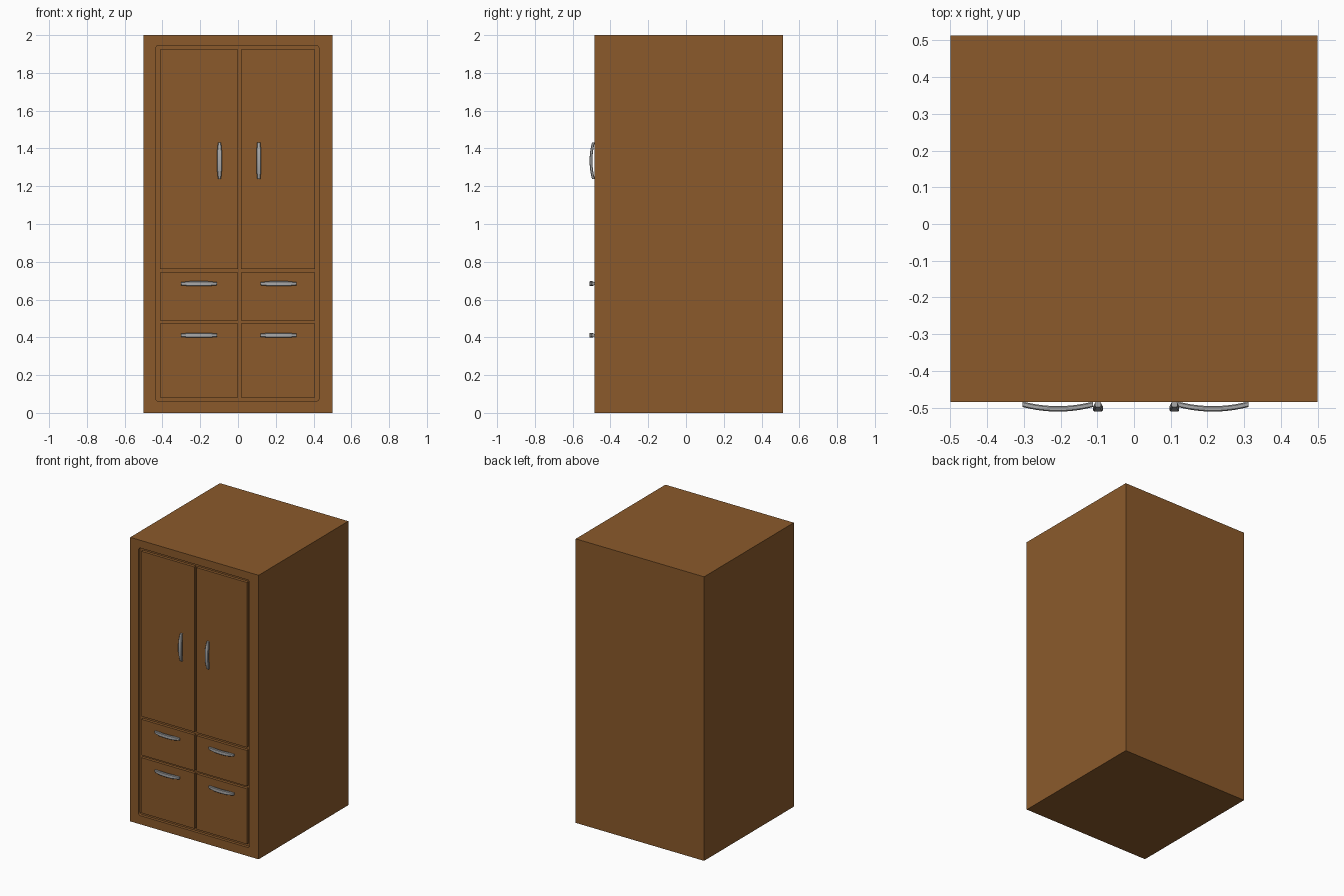
import bpy, bmesh, math
from mathutils import Vector

if "Cube" in bpy.data.objects:
    bpy.data.objects.remove(bpy.data.objects["Cube"])

FRONT, BACK = -0.485, 0.513
DEPTH = 0.02


def material(name, rgb):
    m = bpy.data.materials.new(name)
    m.diffuse_color = (*rgb, 1)
    m.use_nodes = True
    m.node_tree.nodes["Principled BSDF"].inputs["Base Color"].default_value = m.diffuse_color
    return m


wood = material("brown wood", (0.258, 0.102, 0.024))
metal = material("grey metal", (0.40, 0.40, 0.40))


def finish(bm, name, mat):
    bmesh.ops.recalc_face_normals(bm, faces=bm.faces)
    me = bpy.data.meshes.new(name)
    bm.to_mesh(me)
    bm.free()
    me.materials.append(mat)
    ob = bpy.data.objects.new(name, me)
    bpy.context.collection.objects.link(ob)
    return ob


def box(name, x, y, z, mat, round_corners=0):
    bm = bmesh.new()
    bmesh.ops.create_cube(bm, size=1)
    for v in bm.verts:
        v.co = Vector([(a + b) / 2 + c * (b - a) for c, (a, b) in zip(v.co, (x, y, z))])
    if round_corners:
        edges = [e for e in bm.edges
                 if abs(e.verts[0].co.y - e.verts[1].co.y) > 1e-4]
        bmesh.ops.bevel(bm, geom=edges, offset=round_corners, segments=4,
                        profile=0.5, affect='EDGES')
    return finish(bm, name, mat)


# Cabinet body with a shallow rounded pocket in the front
body = box("cabinet_body", (-0.5, 0.5), (FRONT, BACK), (0, 2), wood)
cutter = box("pocket_cutter", (-0.436, 0.429), (FRONT - 0.1, FRONT + DEPTH),
             (0.061, 1.945), wood, 0.016)
cutter.hide_render = True
mod = body.modifiers.new("pocket", 'BOOLEAN')
mod.operation = 'DIFFERENCE'
mod.solver = 'EXACT'
mod.object = cutter
bpy.context.view_layer.objects.active = body
bpy.ops.object.modifier_apply(modifier=mod.name)
bpy.data.objects.remove(cutter)

# Doors and drawer fronts fill the pocket, leaving narrow grooves
columns = {"left": (-0.414, 0.0), "right": (0.016, 0.408)}
rows = {"door": (0.763, 1.925), "upper_drawer": (0.49, 0.742),
        "lower_drawer": (0.082, 0.472)}
for side, x in columns.items():
    for row, z in rows.items():
        box(f"{side}_{row}", x, (FRONT, FRONT + DEPTH), z, wood)


# Bowed bar handles, wider in the middle than at the ends
def handle(name, x, z, upright):
    bm = bmesh.new()
    n, half, rings = 16, 0.096, []
    for i in range(n + 1):
        t = 2 * i / n - 1
        bow = 1 - t * t
        w = 0.008 + 0.005 * min(1, 2 * (1 - abs(t)))
        d = 0.0075
        cy = FRONT - 0.0055 - 0.0125 * bow
        c = 0.003
        section = [(w, d - c), (w - c, d), (c - w, d), (-w, d - c),
                   (-w, c - d), (c - w, -d), (w - c, -d), (w, c - d)]
        ring = []
        for a, b in section:
            along = t * half
            p = (x + a, cy + b, z + along) if upright else (x + along, cy + b, z + a)
            ring.append(bm.verts.new(p))
        rings.append(ring)
    for r, s in zip(rings, rings[1:]):
        for k in range(8):
            bm.faces.new((r[k], r[(k + 1) % 8], s[(k + 1) % 8], s[k]))
    bm.faces.new(rings[0])
    bm.faces.new(rings[-1])
    ob = finish(bm, name, metal)
    bpy.ops.object.select_all(action='DESELECT')
    ob.select_set(True)
    bpy.context.view_layer.objects.active = ob
    bpy.ops.object.shade_smooth_by_angle(angle=math.radians(30))


for side, door_x, drawer_x in (("left", -0.098, -0.207), ("right", 0.11, 0.215)):
    handle(f"{side}_door_handle", door_x, 1.335, True)
    handle(f"{side}_upper_drawer_handle", drawer_x, 0.684, False)
    handle(f"{side}_lower_drawer_handle", drawer_x, 0.411, False)
